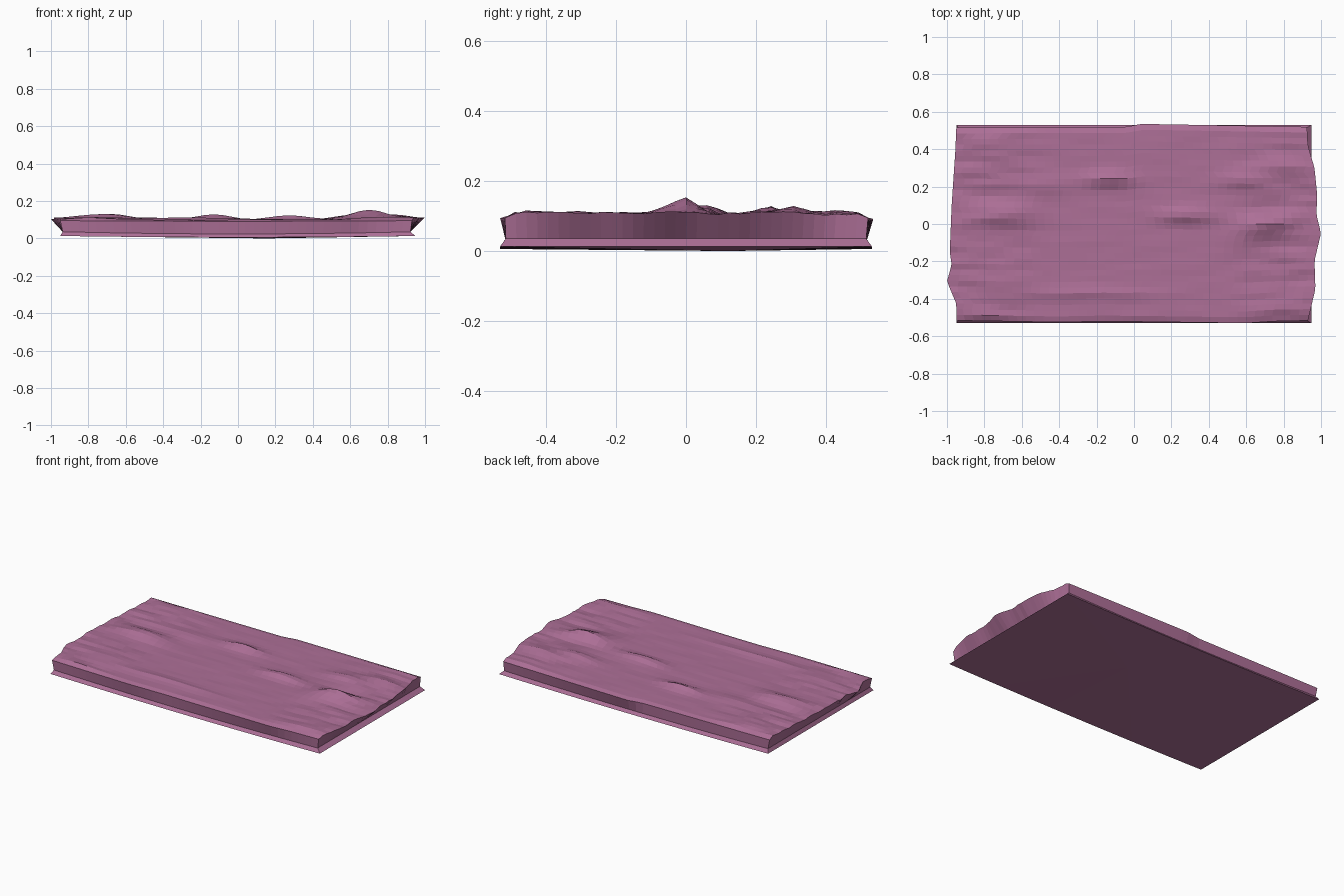
import bpy, bmesh, math, random
from mathutils import noise, Vector

if "Cube" in bpy.data.objects:
    bpy.data.objects.remove(bpy.data.objects["Cube"])

random.seed(4)
NX, NY = 40, 34

def lerp_profile(pts, t):
    """Piecewise linear lookup in a list of (position, value) pairs."""
    if t <= pts[0][0]:
        return pts[0][1]
    for (a, va), (b, vb) in zip(pts, pts[1:]):
        if t <= b:
            return va + (vb - va) * (t - a) / (b - a)
    return pts[-1][1]

# Broken outline of the slab
LEFT = [(-.52, -.95), (-.43, -.95), (-.31, -1.0), (-.22, -.975), (-.15, -.985), (.1, -.975), (.4, -.955), (.52, -.95)]
RIGHT = [(-.52, .93), (-.35, .97), (-.2, .965), (-.05, 1.0), (.05, .975), (.15, .98), (.3, .965), (.42, .93), (.52, .925)]
FRONT = [(-1, -.515), (-.4, -.525), (-.15, -.52), (.6, -.53), (.75, -.52), (1, -.515)]
BACK = [(-1, .515), (-.05, .518), (.04, .535), (.5, .527), (1, .518)]

# Raised rock patches: x, y, height, half length, half width
BUMPS = [(.72, .0, .042, .14, .05), (.62, -.06, .015, .12, .06), (.6, .24, .022, .14, .05),
         (.8, .31, .018, .12, .05), (-.7, .05, .026, .15, .06), (-.72, -.32, .013, .12, .07),
         (-.13, .24, .028, .13, .035), (.27, .05, .026, .14, .04), (-.5, .21, .012, .18, .05),
         (.78, -.42, .008, .15, .05), (-.25, -.37, .012, .35, .03), (-.75, .38, .009, .2, .12)]

def height(x, y):
    end = max(0, min(1, (abs(x) - .45) / .3))
    grain = noise.noise(Vector((x * 5, y * 17, 2.3)))
    z = .1 + grain * (.0025 + .009 * end) + .006 * end
    for bx, by, h, lx, ly in BUMPS:
        d = ((x - bx) / lx) ** 2 + ((y - by) / ly) ** 2
        z += h * math.exp(-d)
    return z

def rock_slab():
    bm = bmesh.new()
    # Weathered top
    rows = []
    for j in range(NY + 1):
        row = []
        v = -1 + 2 * j / NY
        shift = 0 if j in (0, NY) else random.uniform(-.015, .015)
        for i in range(NX + 1):
            u = -1 + 2 * i / NX
            y0 = v * .52
            xl, xr = lerp_profile(LEFT, y0), lerp_profile(RIGHT, y0)
            x = xl + (xr - xl) * (u + 1) / 2
            yf, yb = lerp_profile(FRONT, x), lerp_profile(BACK, x)
            y = yf + (yb - yf) * (v + 1) / 2
            if 0 < i < NX:
                x += shift
            z = height(x, y)
            if j in (0, NY):
                z = .091 + .004 * abs(x)
            elif i in (0, NX):
                z = min(z, .112)
            row.append(bm.verts.new((x, y, z)))
        rows.append(row)
    for a, b in zip(rows, rows[1:]):
        for i in range(NX):
            bm.faces.new((a[i], a[i + 1], b[i + 1], b[i]))

    # Waisted sides running down to the base edge
    rim = ([(u, 0) for u in range(NX)] + [(NX, v) for v in range(NY)]
           + [(u, NY) for u in range(NX, 0, -1)] + [(0, v) for v in range(NY, 0, -1)])
    loop = [rows[j][i] for i, j in rim]
    for left, right, half, zbase in ((-.938, .922, .514, .036), (-.95, .948, .53, .013)):
        new = []
        for i, j in rim:
            x = left + (right - left) * i / NX
            y = half * (-1 + 2 * j / NY)
            sag = .012 * (1 - (x / .95) ** 2)
            if zbase < .02:
                sag *= .6
            new.append(bm.verts.new((x, y, zbase - sag)))
        for k in range(len(rim)):
            n = (k + 1) % len(rim)
            bm.faces.new((loop[n], loop[k], new[k], new[n]))
        loop = new

    # Slightly bellied underside
    centre = bm.verts.new((.15, .12, 0))
    for k in range(len(loop)):
        bm.faces.new((loop[(k + 1) % len(loop)], loop[k], centre))
    bmesh.ops.recalc_face_normals(bm, faces=bm.faces)

    mesh = bpy.data.meshes.new("rock_slab")
    bm.to_mesh(mesh)
    bm.free()
    obj = bpy.data.objects.new("rock_slab", mesh)
    bpy.context.collection.objects.link(obj)
    return obj

slab = rock_slab()
mat = bpy.data.materials.new("mauve_stone")
mat.diffuse_color = (.42, .16, .31, 1)
mat.use_nodes = True
mat.node_tree.nodes["Principled BSDF"].inputs["Base Color"].default_value = mat.diffuse_color
slab.data.materials.append(mat)
